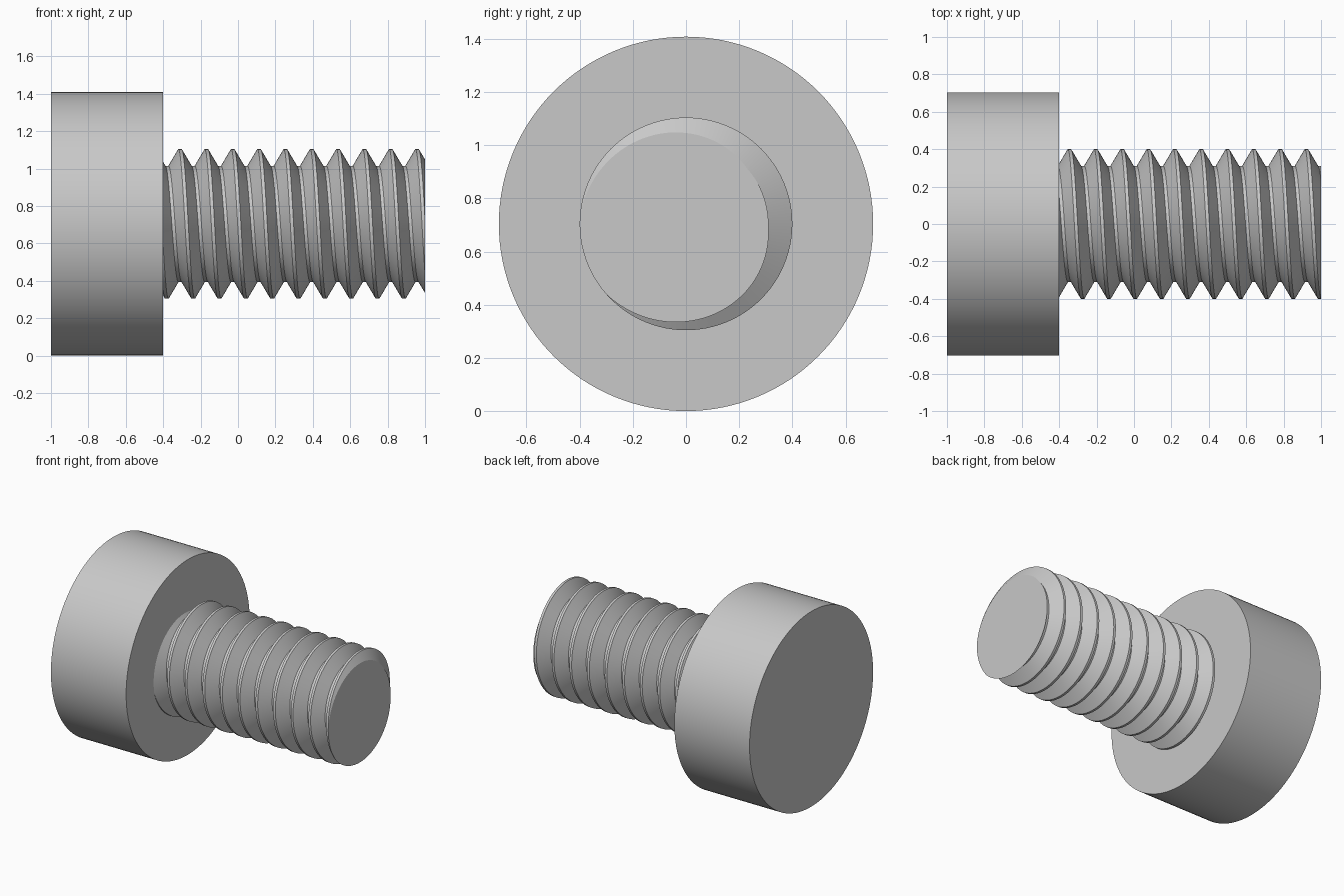
import bpy, bmesh
from math import pi, sin, cos, radians

default = bpy.data.objects.get("Cube")
if default:
    bpy.data.objects.remove(default, do_unlink=True)

HEAD_R = 0.704          # also the height of the axis
ROOT_R, CREST_R = 0.31, 0.40
PITCH = 0.1408
STEPS = 96              # segments per turn
TURNS = 12
FIRST_CREST = -0.31     # x of the first crest on the top side

grey = bpy.data.materials.new("steel_grey")
colour = (0.58, 0.58, 0.58, 1)
grey.use_nodes = True
grey.diffuse_color = colour
grey.node_tree.nodes["Principled BSDF"].inputs["Base Color"].default_value = colour


def finish(obj):
    """Give the part its material and smooth it, keeping edges sharp."""
    obj.data.materials.append(grey)
    bpy.ops.object.select_all(action='DESELECT')
    obj.select_set(True)
    bpy.context.view_layer.objects.active = obj
    bpy.ops.object.shade_smooth_by_angle(angle=radians(25))


# Head: plain cylinder lying along x
bpy.ops.mesh.primitive_cylinder_add(vertices=128, radius=HEAD_R, depth=0.6,
                                    location=(-0.7, 0, HEAD_R),
                                    rotation=(0, pi / 2, 0))
head = bpy.context.object
head.name = "head"
finish(head)

# Threaded shaft: trapezoid thread profile swept along a helix
profile = [(-1 / 16, CREST_R), (1 / 16, CREST_R), (7 / 16, ROOT_R), (9 / 16, ROOT_R)]
bm = bmesh.new()
rows = []
for s in range((TURNS + 1) * STEPS + 1):
    a = 2 * pi * s / STEPS
    rows.append([bm.verts.new((FIRST_CREST + PITCH * (s / STEPS - 2 + offset),
                               -r * sin(a), HEAD_R + r * cos(a)))
                 for offset, r in profile])
for s in range(TURNS * STEPS):
    # the last profile point joins the first point of the next turn
    here = rows[s] + [rows[s + STEPS][0]]
    ahead = rows[s + 1] + [rows[s + 1 + STEPS][0]]
    for j in range(len(profile)):
        bm.faces.new((here[j], here[j + 1], ahead[j + 1], ahead[j]))

# Cut the shaft square at both ends and cap it
for x, side in ((-0.41, -1), (1.0, 1)):
    cut = bmesh.ops.bisect_plane(bm, geom=bm.verts[:] + bm.edges[:] + bm.faces[:],
                                 plane_co=(x, 0, 0), plane_no=(side, 0, 0),
                                 clear_outer=True)
    rim = [e for e in cut["geom_cut"] if isinstance(e, bmesh.types.BMEdge)]
    bmesh.ops.edgeloop_fill(bm, edges=rim)
loose = [v for v in bm.verts if not v.link_faces]
bmesh.ops.delete(bm, geom=loose, context='VERTS')
bmesh.ops.recalc_face_normals(bm, faces=bm.faces[:])

mesh = bpy.data.meshes.new("threaded_shaft")
bm.to_mesh(mesh)
bm.free()
shaft = bpy.data.objects.new("threaded_shaft", mesh)
bpy.context.collection.objects.link(shaft)
finish(shaft)
